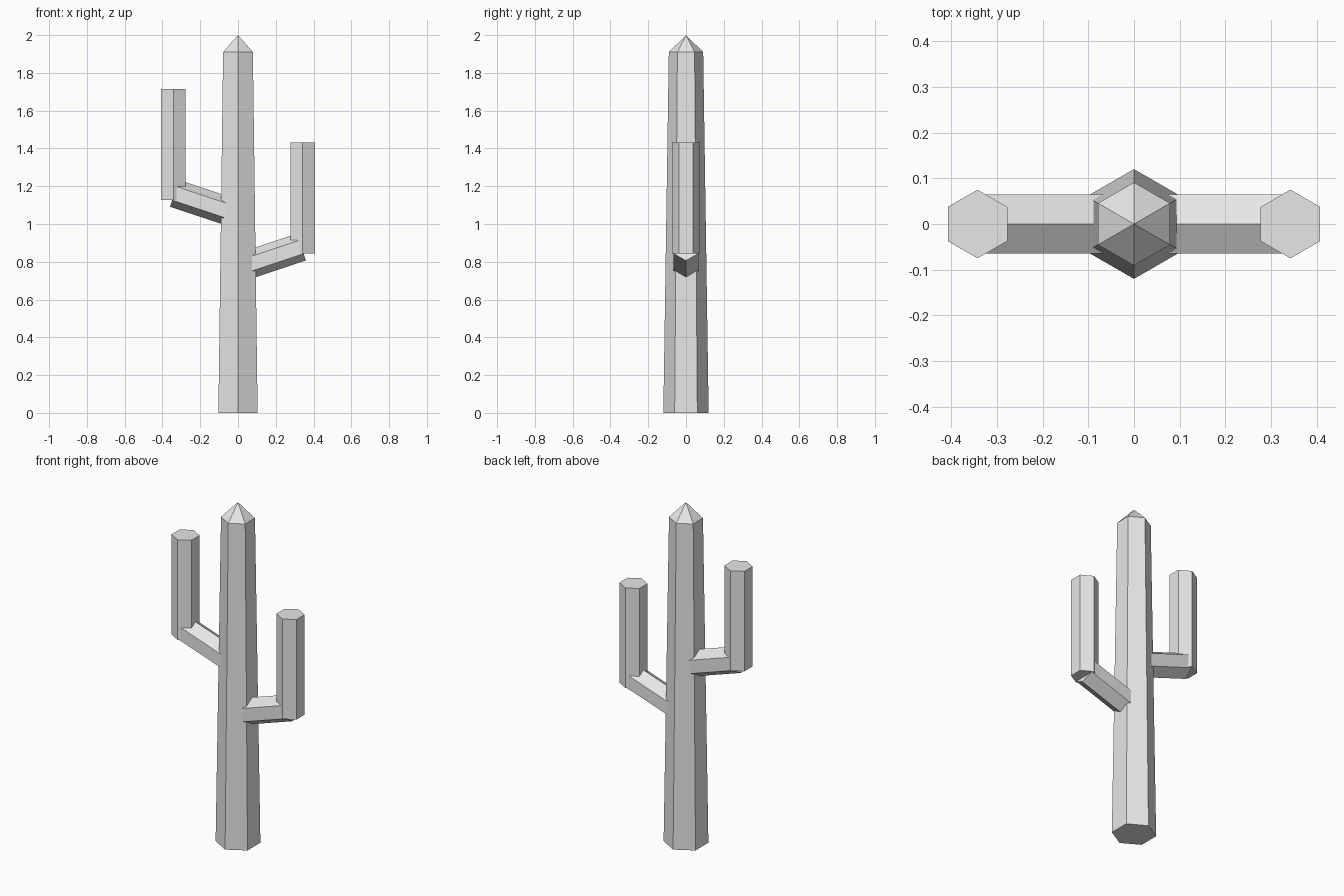
import bpy
import bmesh
from math import pi
from mathutils import Vector, Matrix

cube = bpy.data.objects.get("Cube")
if cube:
    bpy.data.objects.remove(cube, do_unlink=True)

# Single plain grey
GREY = (0.8, 0.8, 0.8, 1.0)
mat = bpy.data.materials.new("plain_grey")
mat.use_nodes = True
mat.diffuse_color = GREY
bsdf = next(n for n in mat.node_tree.nodes if n.type == "BSDF_PRINCIPLED")
bsdf.inputs["Base Color"].default_value = GREY


def hex_section(bm, centre, axis, radius):
    """Ring of six vertices around an axis in the XZ plane, one corner pair along the side."""
    axis = Vector(axis).normalized()
    side = Vector((0, 1, 0))
    up = axis.cross(side)
    upright = abs(axis.z) > 0.9
    first, second = (side, up) if upright else (up, side)
    return [bm.verts.new(Vector(centre)
                         + Matrix.Rotation(i * pi / 3, 3, first.cross(second)) @ first * radius)
            for i in range(6)]


def hex_column(name, start, end, r_start, r_end, tip=None):
    """Tapered six-sided column, closed by a flat cap or a pointed tip."""
    bm = bmesh.new()
    axis = Vector(end) - Vector(start)
    low = hex_section(bm, start, axis, r_start)
    high = hex_section(bm, end, axis, r_end)
    point = bm.verts.new(tip) if tip else None
    bm.faces.new(low)
    if not tip:
        bm.faces.new(high)
    for i in range(6):
        j = (i + 1) % 6
        bm.faces.new((low[i], low[j], high[j], high[i]))
        if tip:
            bm.faces.new((high[i], high[j], point))
    bmesh.ops.recalc_face_normals(bm, faces=bm.faces)
    mesh = bpy.data.meshes.new(name)
    bm.to_mesh(mesh)
    bm.free()
    mesh.materials.append(mat)
    obj = bpy.data.objects.new(name, mesh)
    bpy.context.collection.objects.link(obj)
    return obj


# Tapered trunk with a pointed top
hex_column("trunk", (0, 0, 0), (0, 0, 1.91), 0.12, 0.091, tip=(0, 0, 2))

# Two arms: a sloping branch and an upright stem
ARM_R = 0.075
for label, s, base in (("left", 1, 0.843), ("right", -1, 1.127)):
    elbow = Vector((s * 0.336, 0, base + 0.035))
    root = elbow - Vector((s * 0.3, 0, 0.1))
    hex_column(label + "_branch", root, elbow, ARM_R, ARM_R)
    hex_column(label + "_stem", (s * 0.342, 0, base), (s * 0.342, 0, base + 0.589), ARM_R, ARM_R)
